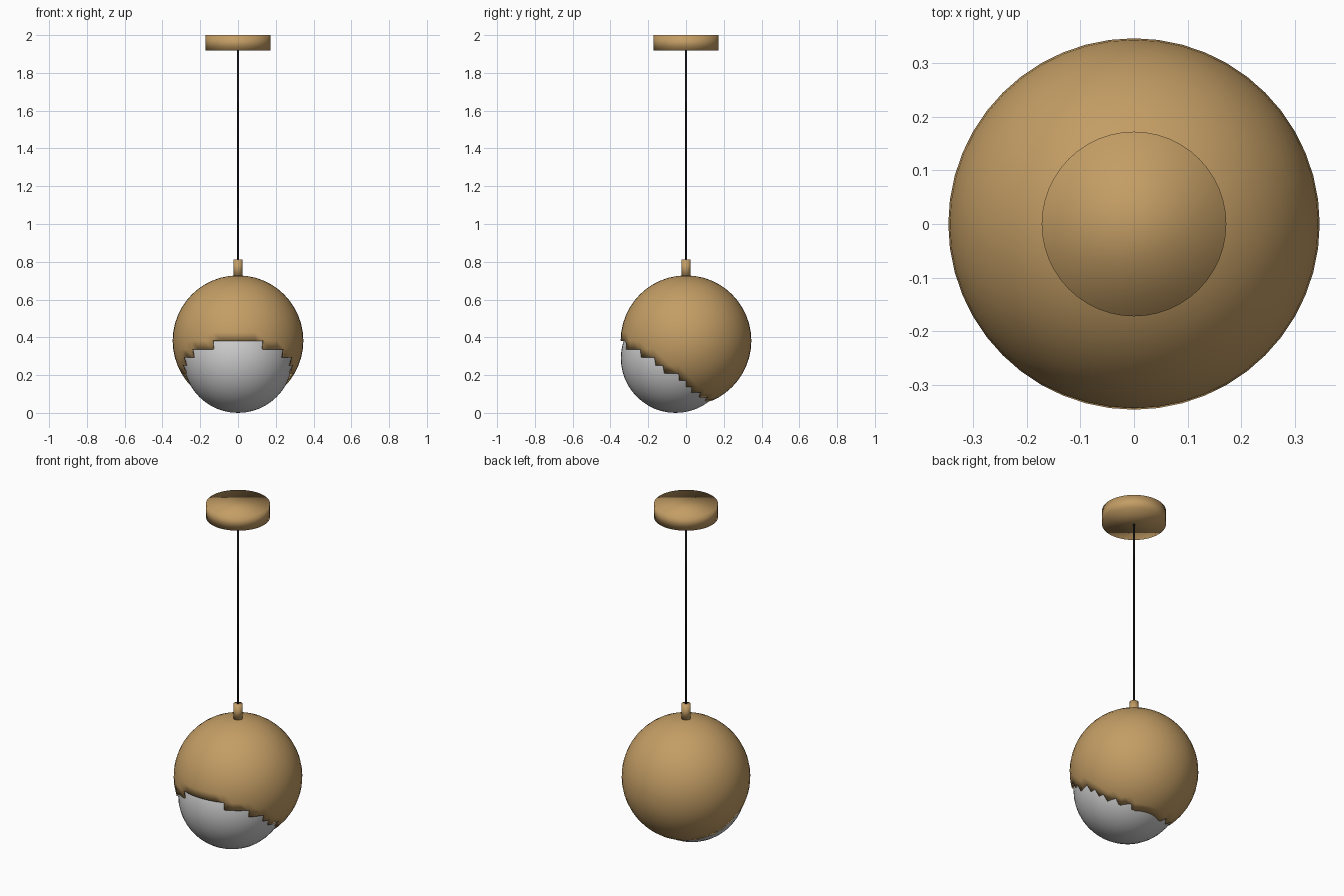
import bpy, bmesh, math

if "Cube" in bpy.data.objects:
    bpy.data.objects.remove(bpy.data.objects["Cube"])


def material(name, color):
    m = bpy.data.materials.new(name)
    m.diffuse_color = (*color, 1)
    m.use_nodes = True
    m.node_tree.nodes["Principled BSDF"].inputs["Base Color"].default_value = m.diffuse_color
    return m


brass = material("brass", (0.55, 0.34, 0.13))
black = material("black", (0.01, 0.01, 0.01))


def smooth(ob, name, mat=None):
    ob.name = name
    for p in ob.data.polygons:
        p.use_smooth = True
    if mat:
        ob.data.materials.append(mat)
    return ob


def cylinder(name, r, z0, z1, mat, sides):
    bpy.ops.mesh.primitive_cylinder_add(vertices=sides, radius=r, depth=z1 - z0,
                                        location=(0, 0, (z0 + z1) / 2))
    return smooth(bpy.context.object, name, mat)


def sphere(name, r, loc, mat=None):
    bpy.ops.mesh.primitive_uv_sphere_add(segments=48, ring_count=24, radius=r, location=loc)
    return smooth(bpy.context.object, name, mat)


# Ceiling mount, cord and cord grip
cylinder("ceiling_canopy", 0.172, 1.918, 2.0, brass, 48)
cylinder("cord", 0.005, 0.80, 1.93, black, 12)
cylinder("cord_grip", 0.025, 0.722, 0.812, brass, 24)

# Glass globe, tucked into the shell and tilted forward
sphere("glass_globe", 0.29, (0, -0.055, 0.29))

# Brass shell with a stepped opening: half-width in faces for each ring below the equator
shell = sphere("brass_shell", 0.346, (0, 0, 0.382), brass)
half_width = [3, 6, 8, 9, 11, 12, 13, 15, 18, 24, 24, 24]
step = math.radians(7.5)
bm = bmesh.new()
bm.from_mesh(shell.data)
doomed = []
for f in bm.faces:
    c = f.calc_center_median()
    ring = int(-math.atan2(c.z, math.hypot(c.x, c.y)) / step)
    if c.z < 0 and abs(math.atan2(c.x, -c.y)) < half_width[min(ring, 11)] * step:
        doomed.append(f)
bmesh.ops.delete(bm, geom=doomed, context='FACES')
bm.to_mesh(shell.data)
bm.free()
mod = shell.modifiers.new("thickness", 'SOLIDIFY')
mod.thickness = 0.008
mod.offset = -1
